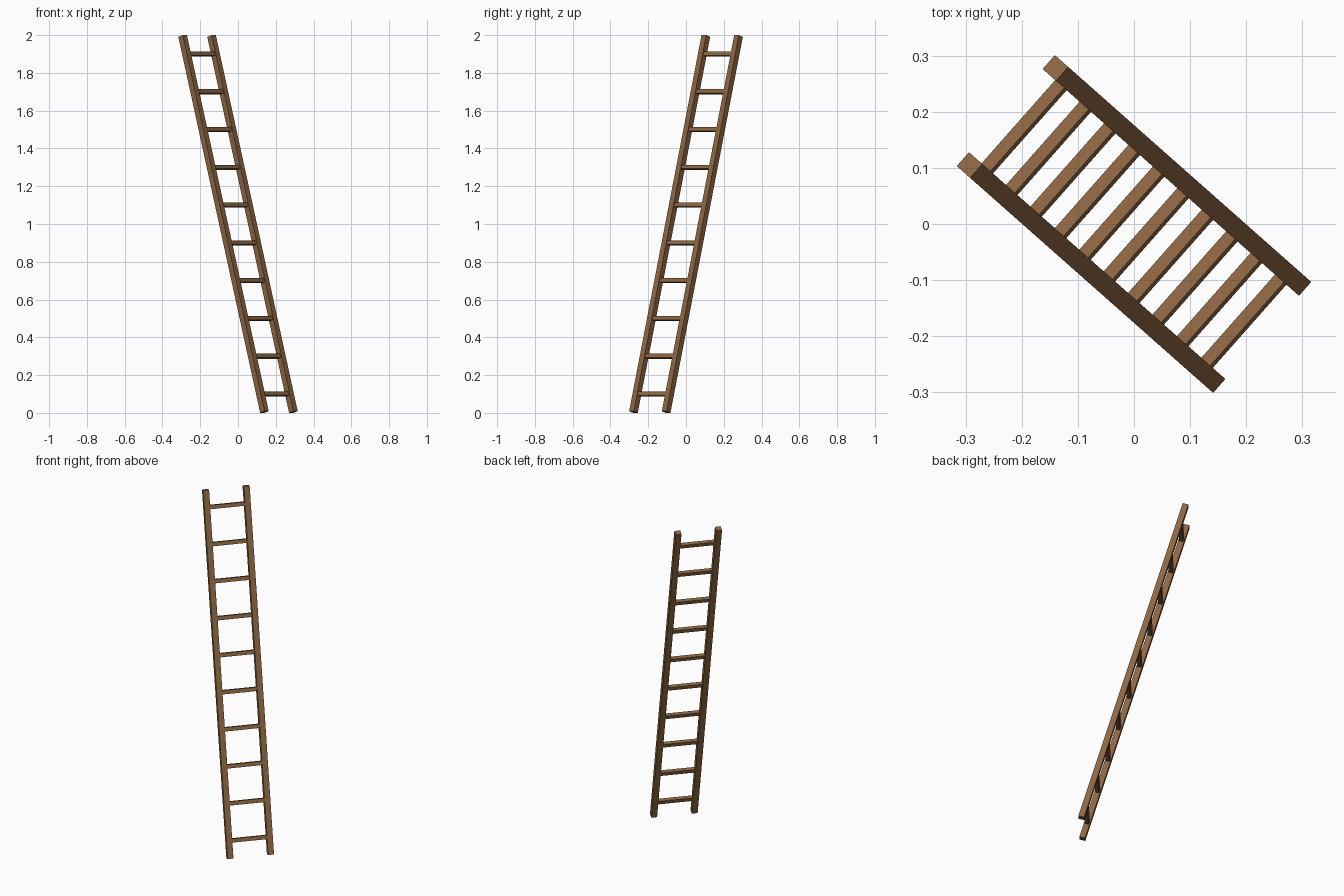
import bpy, bmesh, math
from mathutils import Matrix, Vector

if "Cube" in bpy.data.objects:
    bpy.data.objects.remove(bpy.data.objects["Cube"])

wood = bpy.data.materials.new("brown wood")
wood.diffuse_color = (0.27, 0.135, 0.055, 1)
wood.use_nodes = True
wood.node_tree.nodes["Principled BSDF"].inputs["Base Color"].default_value = wood.diffuse_color

TILT, TURN = math.radians(16.2), math.radians(48.5)
LENGTH, RAIL, RUNG = 2.073, 0.033, 0.022
HALF = 0.1155          # centre line to rail centre
RUNGS = 10
STEP = 0.2 / math.cos(TILT)

# Leaning frame shared by all parts: local x across, local z along the rails
frame = (Matrix.Translation((0, 0, 1)) @ Matrix.Rotation(TURN, 4, 'Z')
         @ Matrix.Rotation(-TILT, 4, 'X'))


def box(name, centre, size):
    bm = bmesh.new()
    bmesh.ops.create_cube(bm, size=1)
    bmesh.ops.scale(bm, vec=size, verts=bm.verts)
    bmesh.ops.translate(bm, vec=centre, verts=bm.verts)
    bm.transform(frame)
    mesh = bpy.data.meshes.new(name)
    bm.to_mesh(mesh)
    bm.free()
    mesh.materials.append(wood)
    obj = bpy.data.objects.new(name, mesh)
    bpy.context.collection.objects.link(obj)


# Two side rails
for name, side in (("left_rail", -1), ("right_rail", 1)):
    box(name, Vector((side * HALF, 0, 0)), Vector((RAIL, RAIL, LENGTH)))

# Evenly spaced rungs between the rails
for i in range(RUNGS):
    z = (i - (RUNGS - 1) / 2) * STEP
    box(f"rung_{i + 1}", Vector((0, 0, z)),
        Vector((2 * HALF - RAIL + 0.004, RUNG, RUNG)))
